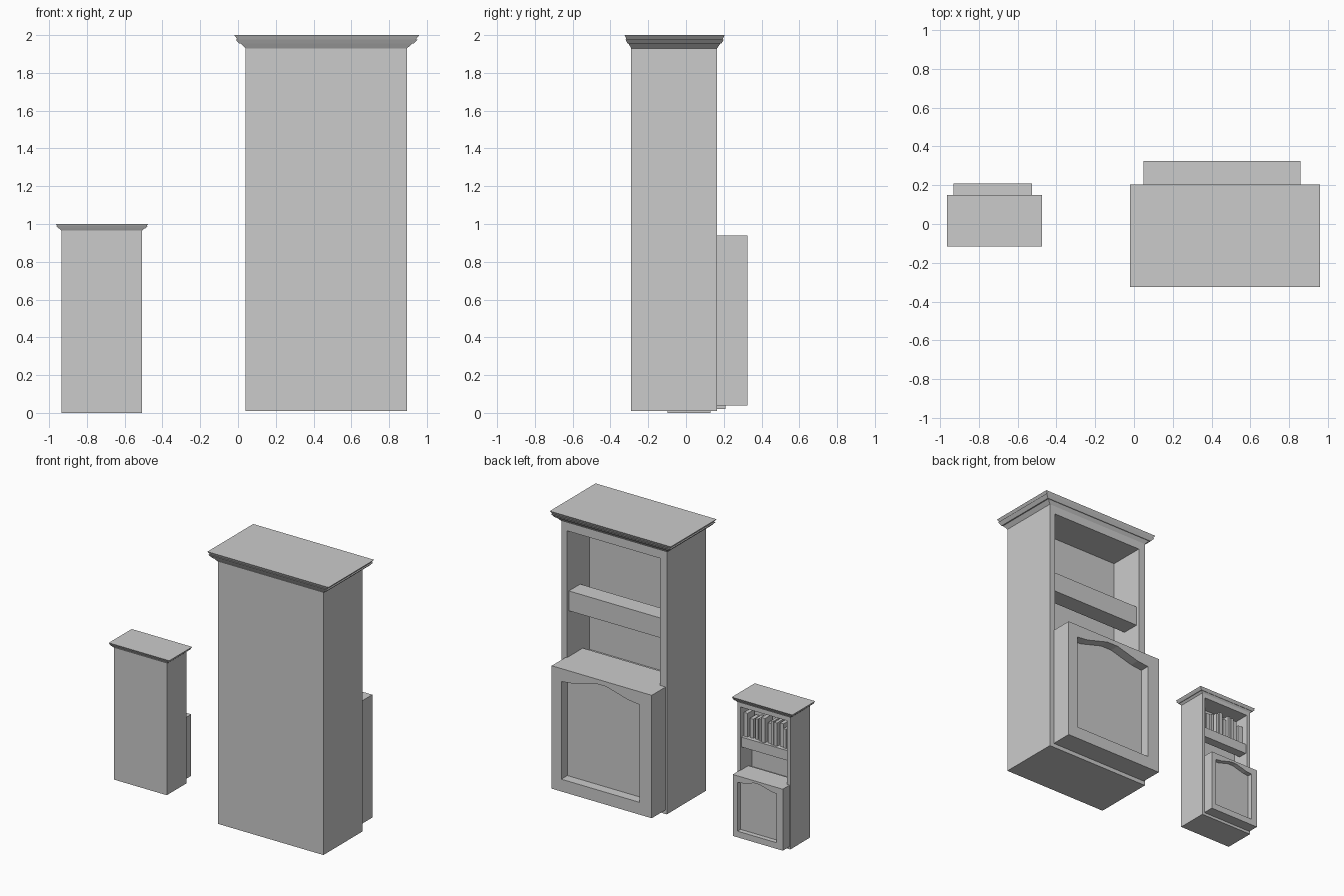
import bpy, bmesh, random
from mathutils import Vector

if "Cube" in bpy.data.objects:
    bpy.data.objects.remove(bpy.data.objects["Cube"])

random.seed(4)


def make(name, verts, faces):
    me = bpy.data.meshes.new(name)
    me.from_pydata([tuple(v) for v in verts], [], faces)
    bm = bmesh.new()
    bm.from_mesh(me)
    bmesh.ops.recalc_face_normals(bm, faces=bm.faces)
    bm.to_mesh(me)
    bm.free()
    ob = bpy.data.objects.new(name, me)
    bpy.context.collection.objects.link(ob)
    return ob


def loft(name, rings):
    """Skin a stack of equal-sized point rings and cap both ends."""
    n = len(rings[0])
    faces = [list(range(n)), [(len(rings) - 1) * n + i for i in range(n)]]
    for r in range(len(rings) - 1):
        for i in range(n):
            j = (i + 1) % n
            faces.append([r * n + i, r * n + j, (r + 1) * n + j, (r + 1) * n + i])
    return make(name, [p for ring in rings for p in ring], faces)


def rect(x, y, z):
    return [(x[0], y[0], z), (x[1], y[0], z), (x[1], y[1], z), (x[0], y[1], z)]


def box(name, x, y, z):
    return loft(name, [rect(x, y, z[0]), rect(x, y, z[1])])


def cut(target, cutter):
    mod = target.modifiers.new("cut", 'BOOLEAN')
    mod.operation = 'DIFFERENCE'
    mod.solver = 'EXACT'
    mod.object = cutter
    bpy.context.view_layer.objects.active = target
    bpy.ops.object.modifier_apply(modifier=mod.name)
    bpy.data.objects.remove(cutter)


def bookcase(prefix, base):
    parts = []
    # carcass with the open niche facing the back
    body = box(prefix + "_body", (.04, .895), (-.29, .165), (base, 1.94))
    cut(body, box("niche_cutter", (.095, .85), (-.10, .3), (.90, 1.87)))
    parts.append(body)

    # stepped crown moulding: (height, flare from body to full overhang)
    profile = [(1.93, 0), (1.955, .42), (1.955, .55), (1.978, .9), (1.978, .72), (2, 1)]
    rings = []
    for z, t in profile:
        x = (.04 - .06 * t, .895 + .065 * t)
        y = (-.29 - .035 * t, .165 + .04 * t)
        rings.append(rect(x, y, z))
    parts.append(loft(prefix + "_crown", rings))

    # projecting lower cupboard with an arched recessed panel
    door = box(prefix + "_cupboard", (.05, .86), (-.02, .325), (.04, .94))
    outline = [(.148, .13), (.783, .13), (.783, .845), (.69, .855), (.51, .905),
               (.42, .905), (.24, .855), (.148, .845)]
    cut(door, loft("panel_cutter", [[(x, y, z) for x, z in outline] for y in (.255, .4)]))
    parts.append(door)

    # shelf
    parts.append(box(prefix + "_shelf", (.095, .85), (.01, .141), (1.275, 1.42)))
    return parts


bookcase("large", .01)
small = bookcase("small", 0)

# row of books on the small bookcase
x = .115
i = 0
while x < .80:
    w = random.uniform(.035, .06)
    h = random.uniform(.28, .36)
    d = random.uniform(.07, .12)
    small.append(box("book_%d" % i, (x, min(x + w, .84)), (-.06, d), (1.42, 1.42 + h)))
    x += w + random.choice((.004, .012, .03))
    i += 1

# the small bookcase is the same design at half size
for ob in small:
    for v in ob.data.vertices:
        v.co = v.co * .5 + Vector((-.955, .046, 0))
